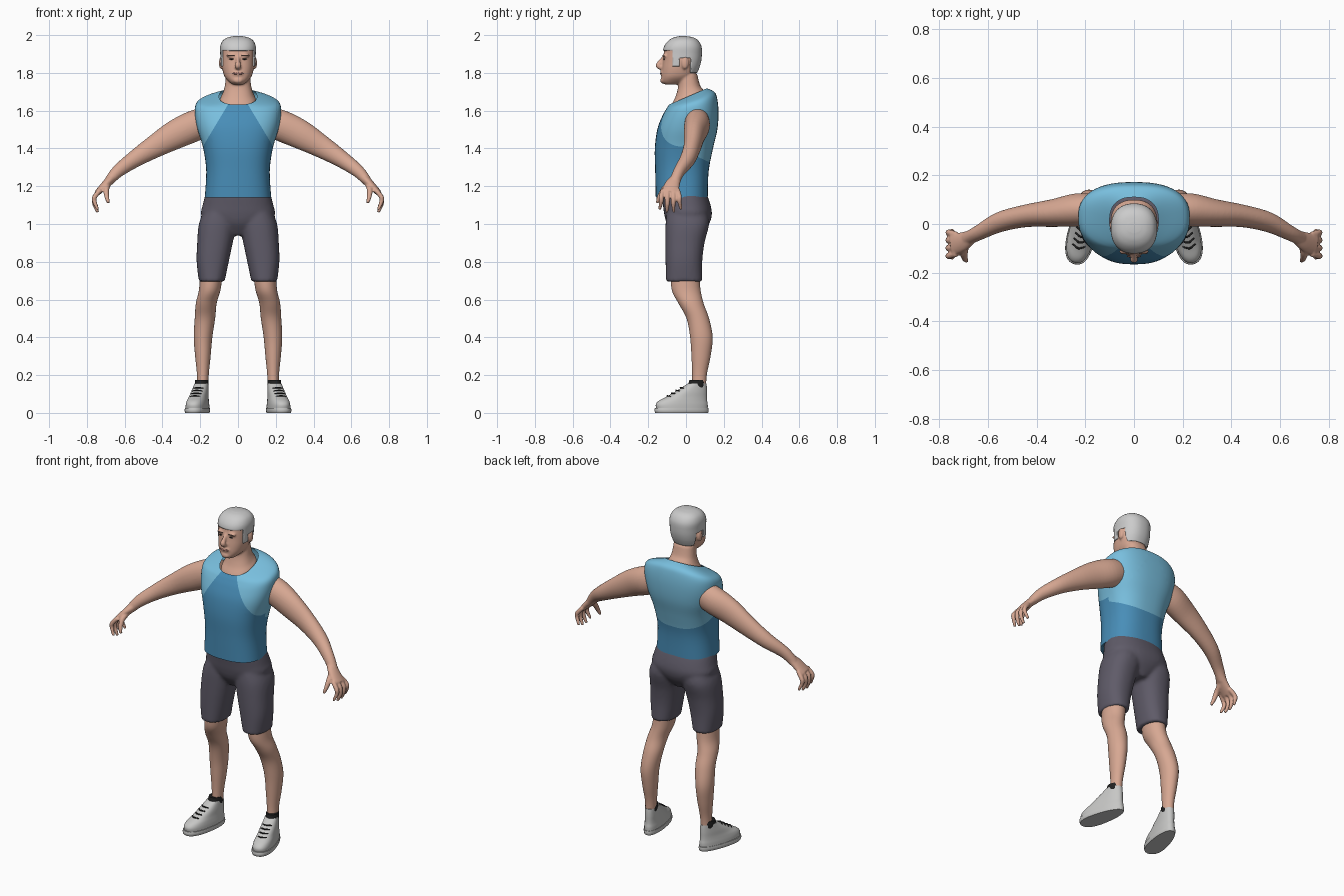
import bpy, bmesh, math
from mathutils import Vector, Matrix

if "Cube" in bpy.data.objects:
    bpy.data.objects.remove(bpy.data.objects["Cube"], do_unlink=True)


def material(name, r, g, b):
    mat = bpy.data.materials.new(name)
    mat.use_nodes = True
    mat.diffuse_color = (r, g, b, 1)
    shader = mat.node_tree.nodes["Principled BSDF"]
    shader.inputs["Base Color"].default_value = (r, g, b, 1)
    shader.inputs["Roughness"].default_value = 0.8
    return mat


skin = material("skin", .68, .39, .29)
light_blue = material("light blue", .19, .52, .73)
deep_blue = material("deep blue", .065, .27, .48)
charcoal = material("charcoal violet", .115, .105, .14)
silver = material("silver hair", .6, .6, .6)
shoe_grey = material("shoe grey", .57, .57, .56)
black = material("black", .015, .015, .015)
brow_brown = material("brow brown", .16, .1, .08)
lip_red = material("lip red", .42, .19, .16)


def spline(rows, steps=5):
    """Smoothly interpolate a list of equal-length tuples."""
    out = []
    for i in range(len(rows) - 1):
        quad = [rows[max(i - 1, 0)], rows[i], rows[i + 1], rows[min(i + 2, len(rows) - 1)]]
        for s in range(steps):
            t = s / steps
            out.append([b + t * (c - a + t * (2*a - 5*b + 4*c - d + t * (3*(b - c) + d - a))) / 2
                        for a, b, c, d in zip(*quad)])
    return out + [list(rows[-1])]


def unit_ring(count, power):
    for k in range(count):
        angle = math.tau * k / count
        c, s = math.cos(angle), math.sin(angle)
        yield (math.copysign(abs(c) ** (2 / power), c), math.copysign(abs(s) ** (2 / power), s))


def bridge(bm, loops, caps=(True, True)):
    rings = [[bm.verts.new(p) for p in loop] for loop in loops]
    n = len(rings[0])
    for low, high in zip(rings, rings[1:]):
        for k in range(n):
            bm.faces.new((low[k], low[(k + 1) % n], high[(k + 1) % n], high[k]))
    for ring, wanted in zip((rings[0], rings[-1]), caps):
        if wanted:
            bm.faces.new(ring)


def stack(bm, rows, power=2.3, caps=(True, True), grow=0, taper=0, count=40):
    """Level rings: z, front y, back y, half width, centre x, slope."""
    loops = []
    rows = [tuple(r) + (0,) * (6 - len(r)) for r in rows]
    for z, front, back, half, cx, slope in spline(rows):
        mid, depth = (front + back) / 2, (back - front) / 2 + grow
        loops.append([(cx + u * (half + grow) * (1 - taper * v), mid + v * depth,
                       z + slope * v * depth) for u, v in unit_ring(count, power)])
    bridge(bm, loops, caps)


def tube(bm, rows, count=20):
    """Rings square to a path: x, y, z, radius along y, other radius."""
    path = spline(rows)
    points = [Vector(r[:3]) for r in path]
    loops = []
    for i, row in enumerate(path):
        along = (points[min(i + 1, len(path) - 1)] - points[max(i - 1, 0)]).normalized()
        side = Vector((0, 1, 0))
        if abs(along.y) > .95:
            side = Vector((1, 0, 0))
        side = (side - along * side.dot(along)).normalized()
        up = along.cross(side)
        loops.append([points[i] + side * row[3] * u + up * row[4] * v
                      for u, v in unit_ring(count, 2)])
    bridge(bm, loops)


def blob(bm, centre, radii):
    bmesh.ops.create_uvsphere(bm, u_segments=16, v_segments=10, radius=1,
                              matrix=Matrix.Translation(centre) @ Matrix.Diagonal((*radii, 1)))


def finish(name, bm, mats, voxel=0, mirror=False):
    bmesh.ops.recalc_face_normals(bm, faces=bm.faces[:])
    mesh = bpy.data.meshes.new(name)
    bm.to_mesh(mesh)
    bm.free()
    obj = bpy.data.objects.new(name, mesh)
    bpy.context.collection.objects.link(obj)
    for mat in mats:
        mesh.materials.append(mat)
    bpy.ops.object.select_all(action="DESELECT")
    obj.select_set(True)
    bpy.context.view_layer.objects.active = obj
    bpy.ops.object.shade_smooth_by_angle(angle=math.radians(50))
    if voxel:
        blend = obj.modifiers.new("blend", "REMESH")
        blend.mode, blend.voxel_size, blend.use_smooth_shade = "VOXEL", voxel, True
        relax = obj.modifiers.new("relax", "SMOOTH")
        relax.factor, relax.iterations = .5, 4
    if mirror:
        obj.modifiers.new("mirror", "MIRROR").use_mirror_merge = False
    return obj


def cut(bm, point, normal):
    bmesh.ops.bisect_plane(bm, geom=bm.verts[:] + bm.edges[:] + bm.faces[:],
                           plane_co=point, plane_no=normal)


# Sleeveless shirt with a scooped neckline
bm = bmesh.new()
stack(bm, [(1.14, -.16, .115, .176), (1.28, -.163, .12, .168), (1.4, -.165, .143, .184),
           (1.5, -.152, .166, .214), (1.58, -.127, .172, .228, 0, .08),
           (1.635, -.107, .165, .222, 0, .22), (1.66, -.097, .15, .18, 0, .32),
           (1.675, -.09, .11, .1, 0, .43)], power=2.5, caps=(True, False), count=56)
for side in (1, -1):
    cut(bm, (side * .06, 0, 1.62), (side, 0, .6))
cut(bm, (0, -.06, 1.41), (0, .45, 1))
cut(bm, (0, 0, 0), (0, 1, 0))
for face in bm.faces:
    c = face.calc_center_median()
    shoulder = abs(c.x) > .06 + (1.62 - c.z) * .6
    face.material_index = int(c.z > 1.41 - .45 * (c.y + .06) and (shoulder or c.y > 0))
finish("shirt", bm, [deep_blue, light_blue])

# Fitted shorts
bm = bmesh.new()
stack(bm, [(.94, -.06, .08, .05), (1, -.1, .122, .15), (1.05, -.115, .137, .195),
           (1.1, -.122, .13, .187), (1.16, -.13, .11, .172)])
for side in (1, -1):
    stack(bm, [(.695, -.106, .086, .068, side * .139), (.8, -.108, .086, .085, side * .134),
               (.9, -.109, .098, .094, side * .122), (1, -.108, .122, .1, side * .107),
               (1.08, -.1, .11, .09, side * .085)])
finish("shorts", bm, [charcoal], voxel=.01)

# Lower legs
bm = bmesh.new()
stack(bm, [(.11, .03, .105, .03, .188), (.2, .033, .11, .031, .186), (.3, .029, .13, .041, .186),
           (.4, .022, .141, .049, .185), (.5, .003, .122, .054, .175), (.58, -.04, .093, .055, .168),
           (.65, -.075, .077, .057, .15), (.74, -.08, .07, .06, .14)], power=2)
finish("lower_legs", bm, [skin], mirror=True)

# Arms with hands
bm = bmesh.new()
tube(bm, [(.15, .06, 1.55, .06, .075), (.23, .058, 1.52, .068, .082), (.33, .045, 1.474, .057, .077),
          (.445, .033, 1.408, .046, .06), (.55, .008, 1.342, .041, .045),
          (.635, -.035, 1.28, .031, .034), (.685, -.06, 1.225, .028, .025)], count=32)
tube(bm, [(.665, -.05, 1.245, .028, .025), (.7, -.072, 1.21, .04, .022),
          (.745, -.085, 1.165, .046, .016)])
for i in range(4):
    y = -.122 + .026 * i
    drop = (.014, 0, .002, .016)[i]
    spread = (i - 1.5) * .006
    tube(bm, [(.728, y, 1.18, .013, .013), (.758, y + spread, 1.145, .013, .013),
              (.76, y + spread, 1.105 + drop, .012, .012),
              (.742, y + 2 * spread, 1.062 + drop, .008, .008)], count=12)
tube(bm, [(.69, -.075, 1.21, .018, .018), (.697, -.115, 1.185, .016, .016),
          (.695, -.14, 1.145, .013, .013), (.685, -.153, 1.11, .008, .008)], count=12)
finish("arms", bm, [skin], voxel=.0055, mirror=True)

# Head, neck, nose and ears
skull = [(1.738, -.11, -.05, .028), (1.752, -.129, 0, .047), (1.78, -.13, .04, .071),
         (1.82, -.127, .062, .083), (1.86, -.122, .074, .087), (1.9, -.118, .078, .088),
         (1.94, -.11, .076, .088), (1.97, -.088, .06, .075), (1.987, -.06, .035, .05),
         (1.994, -.03, 0, .02)]
bm = bmesh.new()
stack(bm, skull)
stack(bm, [(1.6, -.07, .09, .09, 0, .43), (1.652, -.084, .1, .096, 0, .43),
           (1.69, -.058, .09, .081, 0, .3), (1.73, -.042, .074, .07, 0, .1),
           (1.79, -.04, .06, .064)])
tube(bm, [(0, -.112, 1.89, .01, .009), (0, -.134, 1.86, .012, .011),
          (0, -.146, 1.838, .015, .017), (0, -.125, 1.825, .012, .014)])
for side in (1, -1):
    blob(bm, (side * .09, -.005, 1.853), (.011, .02, .034))
    blob(bm, (side * .035, -.113, 1.892), (.028, .011, .009))
blob(bm, (0, -.125, 1.797), (.03, .012, .016))
blob(bm, (0, -.123, 1.76), (.028, .014, .016))
finish("head", bm, [skin], voxel=.006)

# Short cropped hair, trimmed to a hairline around the ears
bm = bmesh.new()
stack(bm, skull, grow=.006, count=56)
for y in (-.072, -.035, .025):
    cut(bm, (0, y, 0), (0, 1, 0))
for z in (1.8, 1.835, 1.88, 1.918):
    cut(bm, (0, 0, z), (0, 0, 1))


def hairline(y):
    if y < -.072:
        return 1.918
    if y < -.035:
        return 1.835
    return 1.88 if y < .025 else 1.8


bald = [f for f in bm.faces if f.calc_center_median().z < hairline(f.calc_center_median().y)]
bmesh.ops.delete(bm, geom=bald, context="FACES")
hair = finish("hair", bm, [silver])
shell = hair.modifiers.new("thickness", "SOLIDIFY")
shell.thickness, shell.offset = .01, -1

# Eyes, eyebrows and mouth
for name, centre, radii, mat in (
        ("eyes", (.034, -.116, 1.873), (.013, .004, .004), black),
        ("eyebrows", (.036, -.119, 1.892), (.02, .005, .0035), brow_brown),
        ("lips", (.01, -.133, 1.797), (.02, .004, .005), lip_red)):
    bm = bmesh.new()
    blob(bm, centre, radii)
    finish(name, bm, [mat], mirror=True)

# Shoes, turned slightly outward
turn = Matrix.Translation((.21, -.02, 0)) @ Matrix.Rotation(math.radians(13), 4, "Z")


def shoe_part(name, bm, mat):
    bmesh.ops.transform(bm, matrix=turn, verts=bm.verts[:])
    finish(name, bm, [mat], mirror=True)


bm = bmesh.new()
stack(bm, [(.022, -.14, .138, .053), (.045, -.142, .138, .052), (.065, -.125, .135, .049),
           (.085, -.085, .134, .045), (.11, -.042, .134, .042), (.135, .0, .133, .038),
           (.155, .03, .131, .035)], taper=.15)
shoe_part("shoe_uppers", bm, shoe_grey)
bm = bmesh.new()
stack(bm, [(0, -.145, .14, .054), (.012, -.149, .143, .057), (.026, -.147, .142, .056)], taper=.17)
shoe_part("shoe_soles", bm, shoe_grey)
bm = bmesh.new()
stack(bm, [(.12, .03, .128, .034), (.15, .034, .126, .036), (.175, .04, .122, .034)], power=2)
shoe_part("ankle_socks", bm, black)
bm = bmesh.new()
for i in range(4):
    y, z = -.082 + .024 * i, .09 + .0145 * i
    tube(bm, [(-.026, y + .014, z - .004, .004, .004), (0, y, z, .004, .004),
              (.026, y + .014, z - .004, .004, .004)], count=8)
shoe_part("shoe_laces", bm, black)
